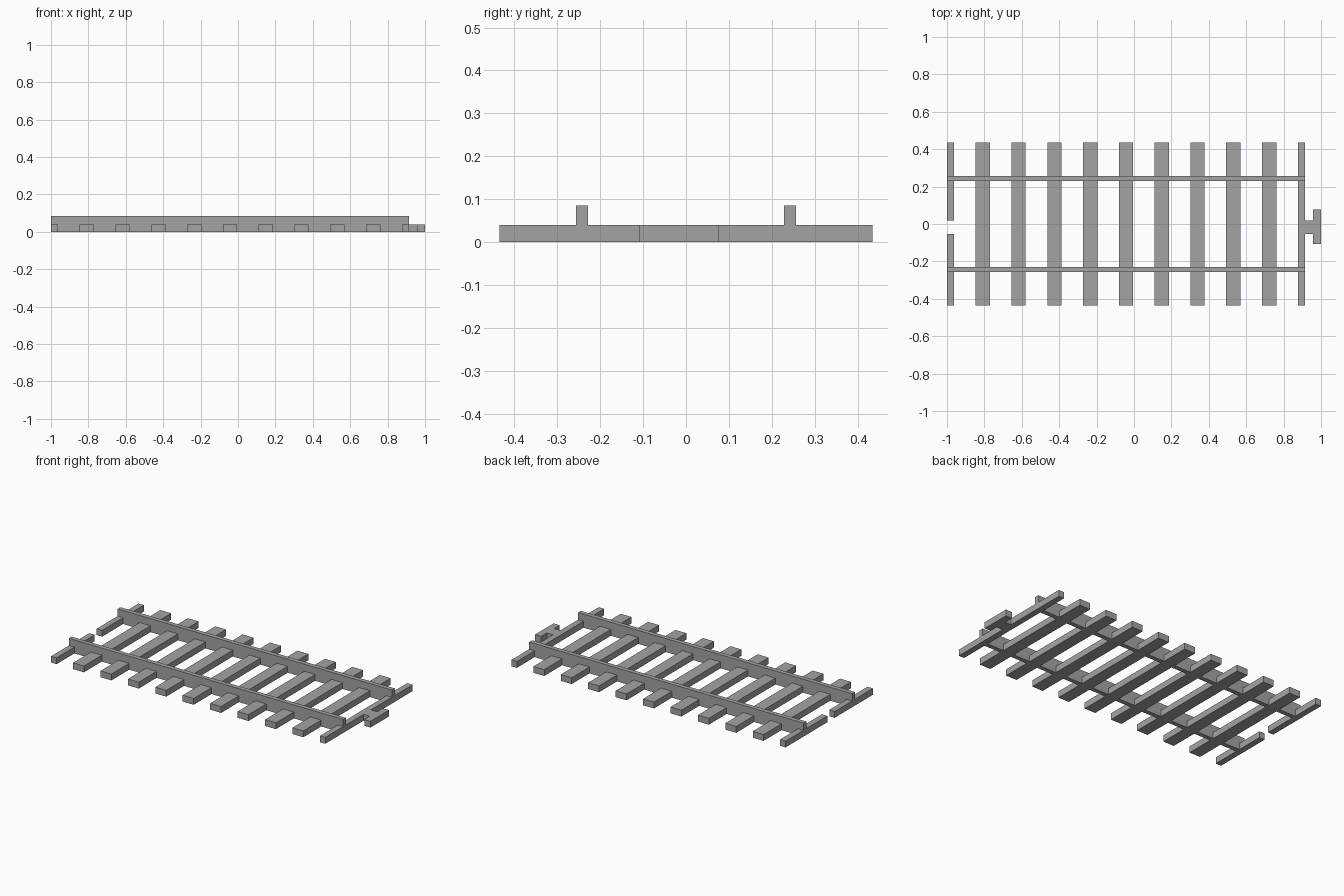
import bpy, bmesh
from mathutils import Vector

if "Cube" in bpy.data.objects:
    bpy.data.objects.remove(bpy.data.objects["Cube"])

# One plain grey for the whole track
grey = bpy.data.materials.new("plain_grey")
grey.use_nodes = True
grey.diffuse_color = (0.37, 0.37, 0.37, 1)
grey.node_tree.nodes["Principled BSDF"].inputs["Base Color"].default_value = grey.diffuse_color

LEFT, RIGHT = -1.0, 0.914       # rail ends
COUNT = 10                      # tie bays
STEP = (RIGHT - LEFT) / COUNT
HALF = 0.038                    # half a tie's width
TIE_Y, TIE_Z, RAIL_Z = 0.435, 0.04, 0.085
SLOT = (-0.054, 0.02)           # connector slot in y


def extrude_profile(name, points, offset):
    """Extrude a flat outline into a solid."""
    bm = bmesh.new()
    face = bm.faces.new([bm.verts.new(p) for p in points])
    new = bmesh.ops.extrude_face_region(bm, geom=[face])["geom"]
    verts = [v for v in new if isinstance(v, bmesh.types.BMVert)]
    bmesh.ops.translate(bm, verts=verts, vec=Vector(offset))
    bmesh.ops.recalc_face_normals(bm, faces=bm.faces)
    mesh = bpy.data.meshes.new(name)
    bm.to_mesh(mesh)
    bm.free()
    mesh.materials.append(grey)
    obj = bpy.data.objects.new(name, mesh)
    bpy.context.collection.objects.link(obj)
    return obj


def slab(name, x0, x1, y0, y1):
    """Box lying on the ground, one tie high."""
    return extrude_profile(name, [(x0, y0, 0), (x1, y0, 0), (x1, y1, 0), (x0, y1, 0)], (0, 0, TIE_Z))


# Full ties
for i in range(1, COUNT):
    x = LEFT + i * STEP
    slab(f"tie_{i}", x - HALF, x + HALF, -TIE_Y, TIE_Y)

# Half-width end ties; one is split by the connector slot
slab("end_tie_front_half", LEFT, LEFT + HALF, -TIE_Y, SLOT[0])
slab("end_tie_back_half", LEFT, LEFT + HALF, SLOT[1], TIE_Y)
slab("connector_end_tie", RIGHT - HALF, RIGHT, -TIE_Y, TIE_Y)

# Rails, notched underneath to sit over the ties
outline = [(RIGHT, RAIL_Z), (LEFT, RAIL_Z), (LEFT, TIE_Z)]
for i in range(COUNT):
    a = LEFT + i * STEP + HALF
    b = LEFT + (i + 1) * STEP - HALF
    outline += [(a, TIE_Z), (a, 0), (b, 0), (b, TIE_Z)]
outline.append((RIGHT, TIE_Z))
for name, y in (("front_rail", -0.257), ("back_rail", 0.229)):
    extrude_profile(name, [(x, y, z) for x, z in outline], (0, 0.028, 0))

# T-shaped connector
neck, tip, head = 0.957, 1.0, (-0.108, 0.077)
tee = [(RIGHT, SLOT[0]), (neck, SLOT[0]), (neck, head[0]), (tip, head[0]),
       (tip, head[1]), (neck, head[1]), (neck, SLOT[1]), (RIGHT, SLOT[1])]
extrude_profile("connector", [(x, y, 0) for x, y in tee], (0, 0, TIE_Z))
